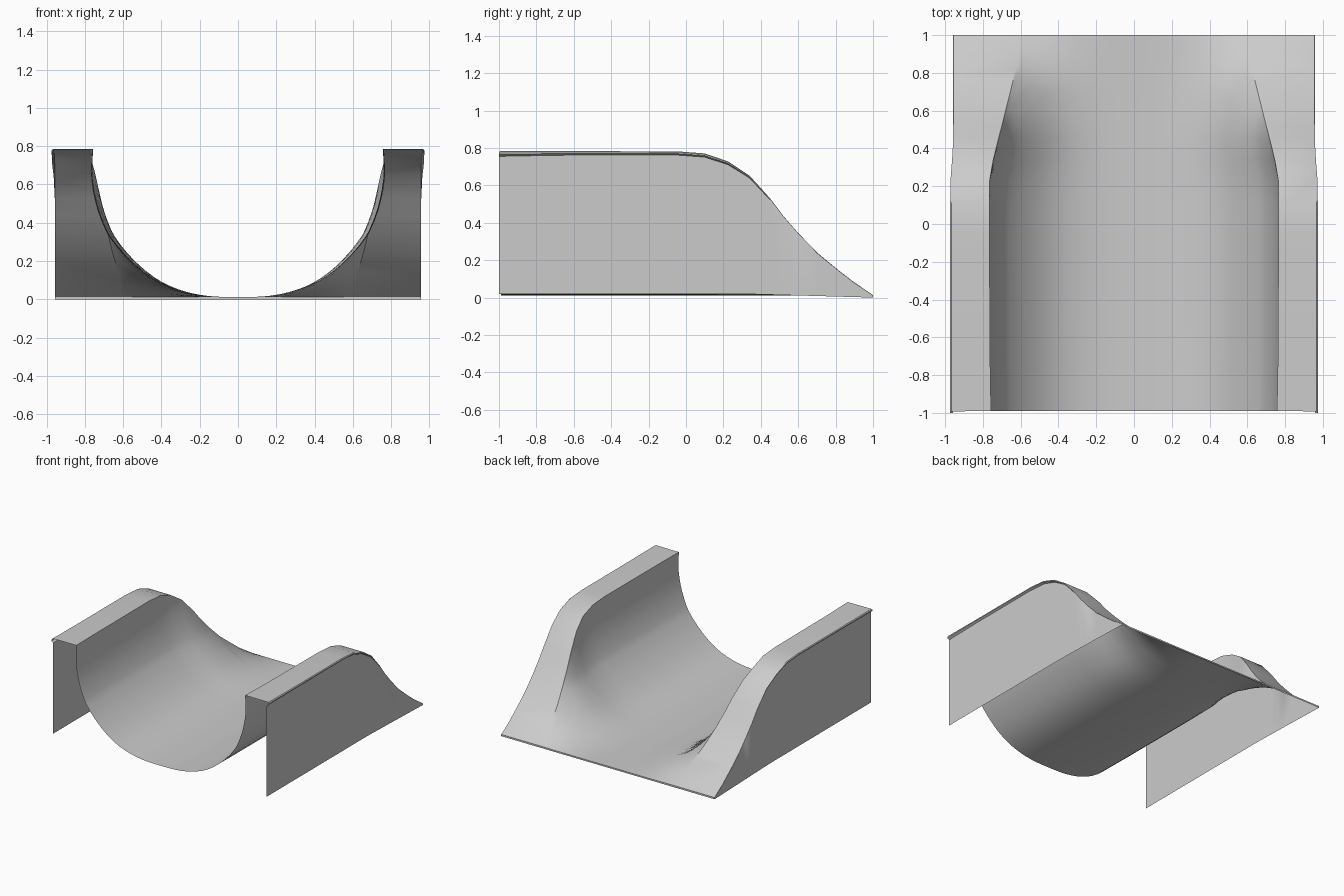
import bpy, bmesh, math

if "Cube" in bpy.data.objects:
    bpy.data.objects.remove(bpy.data.objects["Cube"])

# Half cross-section of the channel: (x, z)
PROFILE = [(0, .012), (.1, .013), (.2, .022), (.3, .044), (.4, .082), (.5, .145),
           (.6, .238), (.66, .312), (.69, .36), (.73, .46), (.755, .56),
           (.767, .65), (.766, .72), (.763, .79)]

# Stations along y: (y, ridge height, crease x, lip x, lip depth)
STATIONS = [(-1, .785, .757, .973, .030), (-.7, .783, .762, .973, .022),
            (-.05, .782, .765, .973, .020), (.1, .771, .765, .973, .020),
            (.225, .728, .765, .972, .018), (.34, .652, .745, .963, .013),
            (.45, .53, .718, .957, .009), (.52, .437, .70, .957, .006),
            (.6, .345, .68, .956, .005), (.7, .242, .655, .956, .004),
            (.76, .192, .64, .956, .004), (.82, .143, .628, .956, .003),
            (.9, .081, .615, .956, .003), (1, .014, .60, .956, .002)]
WALL_X = .957
N = 24


def smooth(points, t):
    """Catmull-Rom point at t (0..len-1)."""
    i = min(int(t), len(points) - 2)
    f = t - i
    p = [points[max(0, min(len(points) - 1, i + k))] for k in (-1, 0, 1, 2)]
    return tuple(.5 * (2 * b + (c - a) * f + (2 * a - 5 * b + 4 * c - d) * f * f
                       + (3 * b - a - 3 * c + d) * f ** 3) for a, b, c, d in zip(*p))


def cut_at(h):
    """Profile parameter where the channel reaches height h."""
    lo, hi = 0, len(PROFILE) - 1
    for _ in range(40):
        mid = (lo + hi) / 2
        lo, hi = (mid, hi) if smooth(PROFILE, mid)[1] < h else (lo, mid)
    return lo


def inner_points(y, h, xc):
    t = cut_at(h)
    k = xc / smooth(PROFILE, t)[0]
    yy = max(y, -.99)
    pts = [smooth(PROFILE, t * i / N) for i in range(N + 1)]
    return [(x * k, yy, z) for x, z in pts]


def grid_object(name, rows, angle=30):
    bm = bmesh.new()
    vs = [[bm.verts.new(p) for p in row] for row in rows]
    for a, b in zip(vs, vs[1:]):
        for i in range(len(a) - 1):
            bm.faces.new((a[i], a[i + 1], b[i + 1], b[i]))
    mesh = bpy.data.meshes.new(name)
    bm.to_mesh(mesh)
    bm.free()
    ob = bpy.data.objects.new(name, mesh)
    bpy.context.collection.objects.link(ob)
    bpy.context.view_layer.objects.active = ob
    ob.select_set(True)
    bpy.ops.object.shade_smooth_by_angle(angle=math.radians(angle))
    ob.select_set(False)
    return ob


# One continuous shell: outer wall, lip, top, channel, mirrored to the other side
rows = []
for y, h, xc, lx, d in STATIONS:
    inner = inner_points(y, h, xc)
    base = .02 if y < .3 else .02 - .02 * (y - .3) / .7
    yl = max(y, -.992)
    outer = [(lx - .006, yl, h), (lx, y, h - d * .25), (lx, y, h - d * .6),
             (WALL_X, y, max(h - d, base + .001)), (WALL_X, y, base)]
    half = inner + outer
    rows.append([(-x, yy, z) for x, yy, z in reversed(half[1:])] + half)
grid_object("channel_shell", rows)

# Thin upright strip along the rear edge
end = [p for p in rows[-1] if abs(p[0]) < WALL_X]
grid_object("rear_edge", [end, [(x, y, 0) for x, y, z in end]])
